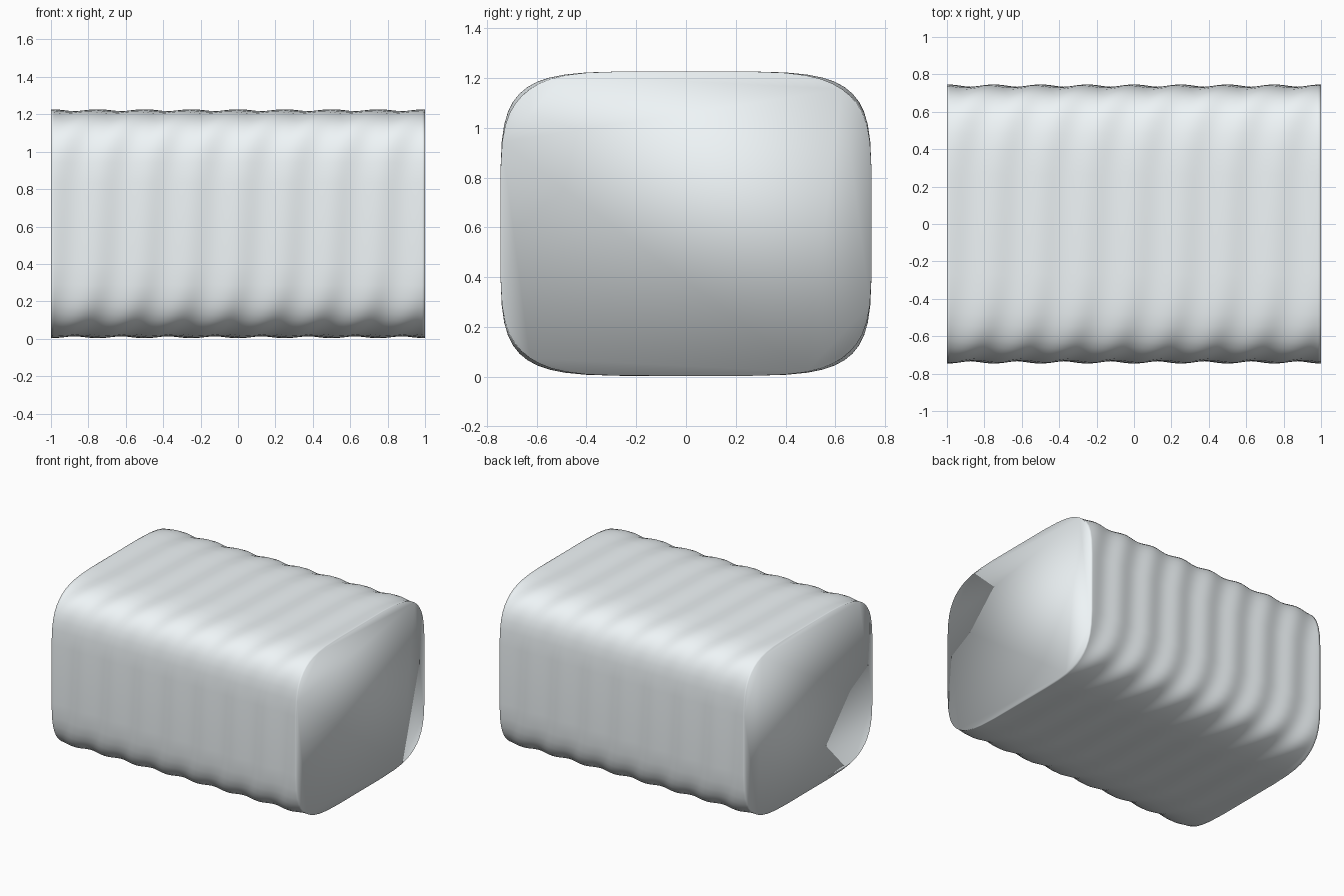
import bpy, bmesh
from math import sin, cos, pi, copysign

if "Cube" in bpy.data.objects:
    bpy.data.objects.remove(bpy.data.objects["Cube"])

LENGTH, HALF_Y, HALF_Z, MID_Z = 2.0, 0.740, 0.607, 0.615
RINGS, SIDES = 128, 48
POWER = 0.38         # superellipse: rounded rectangle section
RIPPLE = 0.008       # relative ripple depth
WAVES, LOBES = 8, 4  # ripples along the length, lobes round the section


def spow(v):
    return copysign(abs(v) ** POWER, v)


def section_point(x, t):
    s = 1 + RIPPLE * cos(2 * pi * WAVES * x / LENGTH - LOBES * t)
    return (x, -HALF_Y * s * spow(cos(t)), MID_Z + HALF_Z * s * spow(sin(t)))


# Rippled body: rounded sections lofted along x, helical ripple
bm = bmesh.new()
rings = []
for i in range(RINGS + 1):
    x = -LENGTH / 2 + LENGTH * i / RINGS
    rings.append([bm.verts.new(section_point(x, 2 * pi * (j + 0.5) / SIDES))
                  for j in range(SIDES)])
for a, b in zip(rings, rings[1:]):
    for j in range(SIDES):
        k = (j + 1) % SIDES
        bm.faces.new((a[j], a[k], b[k], b[j]))

# Flat end caps
bm.faces.new(rings[0])
bm.faces.new(rings[-1])
bmesh.ops.recalc_face_normals(bm, faces=bm.faces)
for f in bm.faces:
    f.smooth = True

mesh = bpy.data.meshes.new("rippled_block")
bm.to_mesh(mesh)
bm.free()
body = bpy.data.objects.new("rippled_block", mesh)
bpy.context.collection.objects.link(body)

# Pale surface
mat = bpy.data.materials.new("pale")
mat.diffuse_color = (0.86, 0.91, 0.93, 1)
mat.use_nodes = True
mat.node_tree.nodes["Principled BSDF"].inputs["Base Color"].default_value = mat.diffuse_color
mesh.materials.append(mat)
